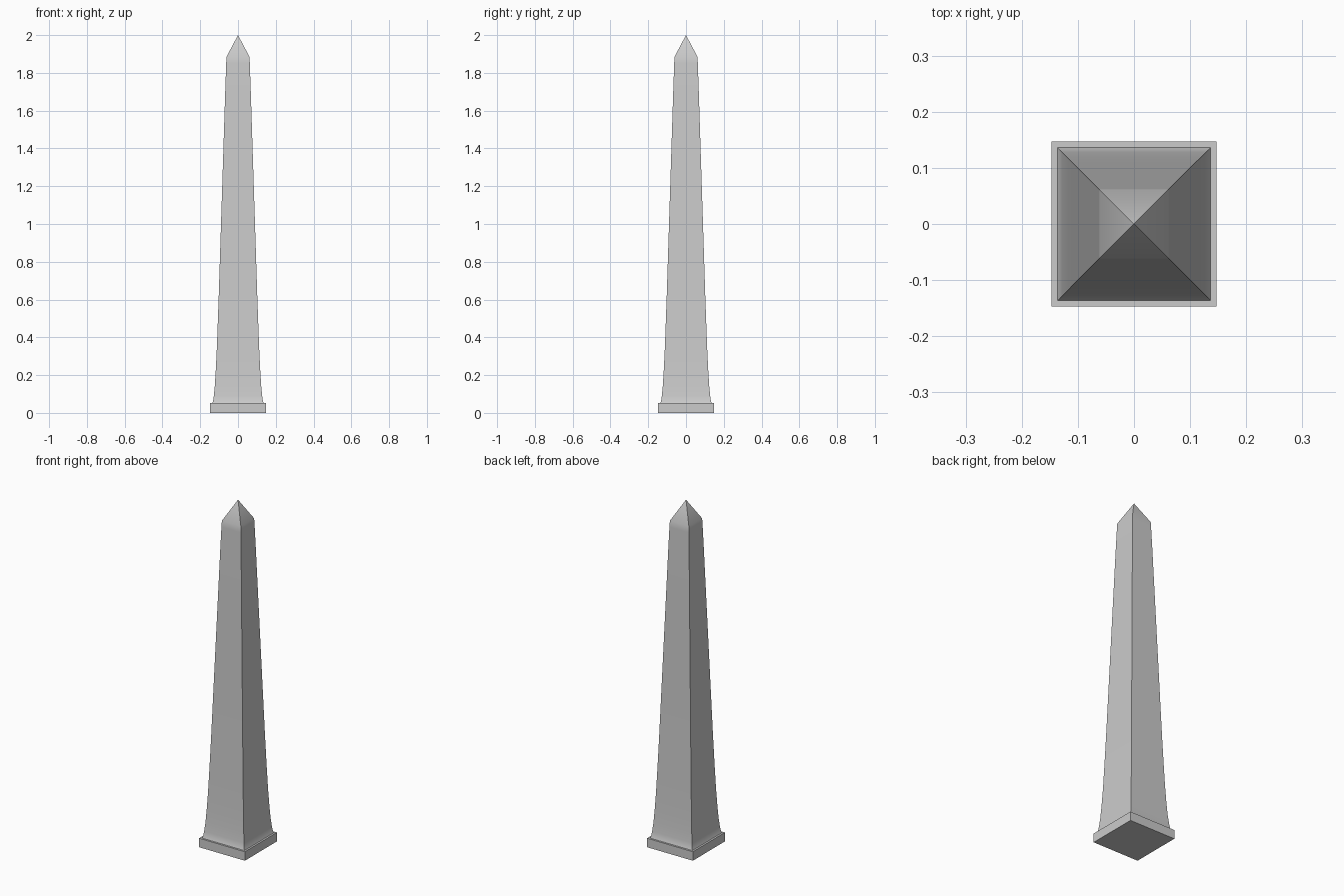
import bpy, bmesh
from math import radians

if "Cube" in bpy.data.objects:
    bpy.data.objects.remove(bpy.data.objects["Cube"])


def square_loft(name, profile, apex=None):
    """Stack square rings given as (half_width, z); close with caps or a point."""
    bm = bmesh.new()
    corners = ((-1, -1), (1, -1), (1, 1), (-1, 1))
    rings = [[bm.verts.new((x * h, y * h, z)) for x, y in corners] for h, z in profile]
    for low, high in zip(rings, rings[1:]):
        for i in range(4):
            j = (i + 1) % 4
            bm.faces.new((low[i], low[j], high[j], high[i]))
    bm.faces.new(rings[0][::-1])
    if apex is None:
        bm.faces.new(rings[-1])
    else:
        tip = bm.verts.new((0, 0, apex))
        for i in range(4):
            bm.faces.new((rings[-1][i], rings[-1][(i + 1) % 4], tip))
    mesh = bpy.data.meshes.new(name)
    bm.to_mesh(mesh)
    bm.free()
    obj = bpy.data.objects.new(name, mesh)
    bpy.context.collection.objects.link(obj)
    bpy.ops.object.select_all(action='DESELECT')
    obj.select_set(True)
    bpy.context.view_layer.objects.active = obj
    bpy.ops.object.shade_smooth_by_angle(angle=radians(30))
    return obj


# Square foot slab
square_loft("base_slab", [(0.147, 0), (0.147, 0.052)])

# Tapering shaft with flared foot and pyramid tip
square_loft("shaft", [
    (0.137, 0.05), (0.132, 0.062), (0.128, 0.09), (0.123, 0.14),
    (0.118, 0.22), (0.113, 0.32), (0.108, 0.45), (0.102, 0.62),
    (0.095, 0.84), (0.088, 1.06), (0.081, 1.28), (0.074, 1.5),
    (0.067, 1.72), (0.0625, 1.85), (0.061, 1.885),
], apex=2.0)
